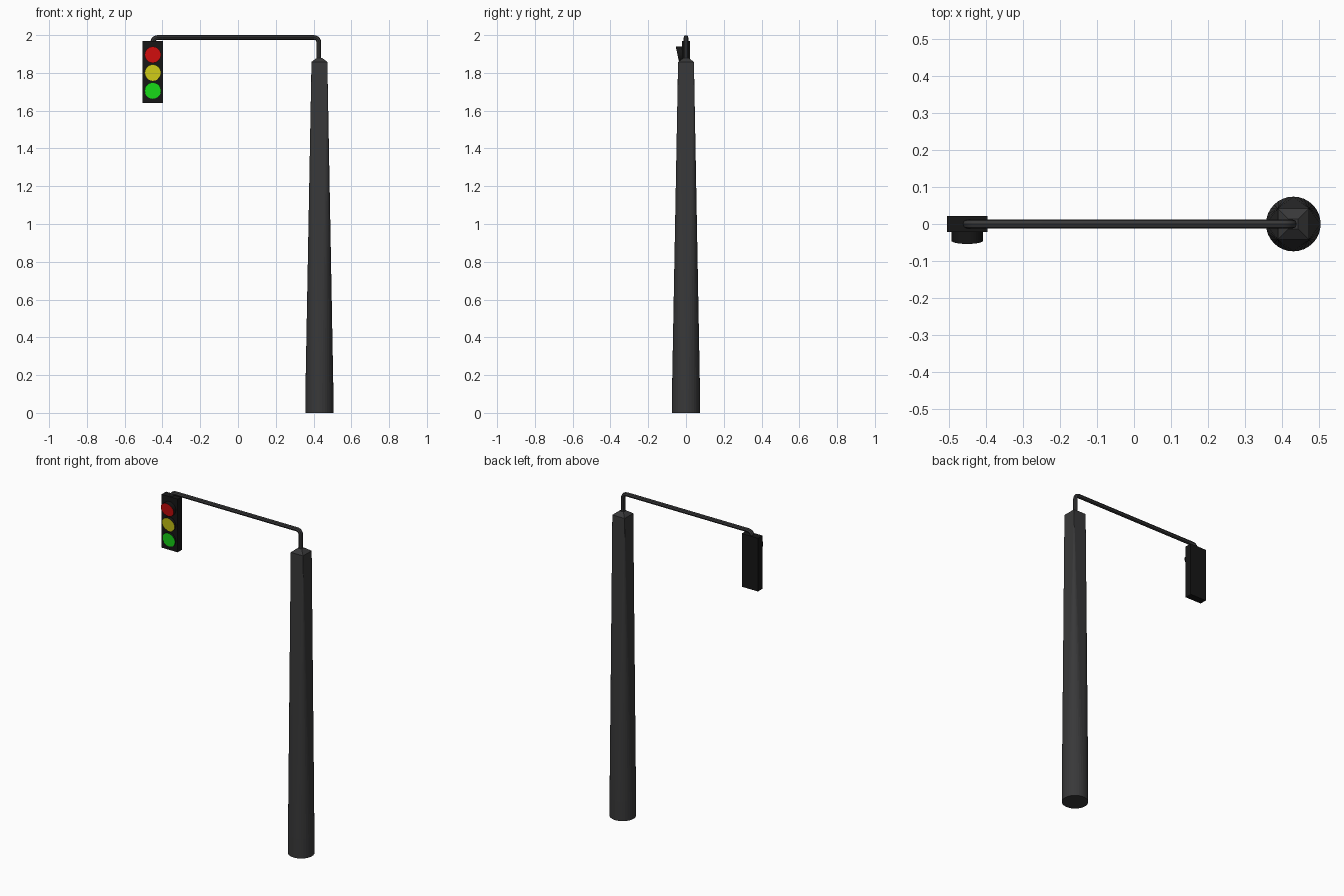
import bpy, bmesh
from math import sin, cos, pi, radians

if "Cube" in bpy.data.objects:
    bpy.data.objects.remove(bpy.data.objects["Cube"])

POLE_X, LAMP_X = 0.431, -0.451


def material(name, r, g, b):
    m = bpy.data.materials.new(name)
    m.diffuse_color = (r, g, b, 1)
    m.use_nodes = True
    m.node_tree.nodes["Principled BSDF"].inputs["Base Color"].default_value = m.diffuse_color
    return m


grey = material("dark_grey", 0.04, 0.04, 0.041)
black = material("black", 0.008, 0.008, 0.008)


def make_object(name, bm, *mats):
    bmesh.ops.recalc_face_normals(bm, faces=bm.faces)
    me = bpy.data.meshes.new(name)
    bm.to_mesh(me)
    bm.free()
    ob = bpy.data.objects.new(name, me)
    bpy.context.collection.objects.link(ob)
    for m in mats:
        me.materials.append(m)
    return ob


# Pole: round foot, lofted to a square top with a pyramid cap
bm = bmesh.new()
N = 32


def ring(n, r, z, turn=0.0):
    return [bm.verts.new((POLE_X + r * cos(turn + 2 * pi * i / n),
                          r * sin(turn + 2 * pi * i / n), z)) for i in range(n)]


def bridge(a, b):
    n = len(a)
    for i in range(n):
        j = (i + 1) % n
        bm.faces.new((a[i], a[j], b[j], b[i]))


foot = ring(N, 0.074, 0)
collar = ring(N, 0.074, 0.12)
square = ring(4, 0.042 * 2 ** 0.5, 1.858, pi / 4)
tip = ring(4, 0.013 * 2 ** 0.5, 1.88, pi / 4)
bm.faces.new(foot)
bridge(foot, collar)
for i in range(N):
    k = i // (N // 4)
    bm.faces.new((collar[i], collar[(i + 1) % N], square[k]))
    if i % (N // 4) == 0:
        bm.faces.new((collar[i], square[k], square[k - 1]))
bridge(square, tip)
bm.faces.new(tip)
make_object("pole", bm, grey)

# Arm: bent pipe from the pole cap to the signal housing
TOP, BEND = 1.987, 0.025
path = [(POLE_X - 0.003, 1.87)]
for s in range(6):
    a = radians(18 * s)
    path.append((POLE_X - 0.003 - BEND + BEND * cos(a), TOP - BEND + BEND * sin(a)))
for s in range(6):
    a = radians(90 + 18 * s)
    path.append((LAMP_X + BEND + BEND * cos(a), TOP - BEND + BEND * sin(a)))
path.append((LAMP_X, 1.955))
curve = bpy.data.curves.new("arm_path", "CURVE")
curve.dimensions = "3D"
curve.bevel_depth = 0.0125
curve.bevel_resolution = 2
curve.use_fill_caps = True
spline = curve.splines.new("POLY")
spline.points.add(len(path) - 1)
for p, (x, z) in zip(spline.points, path):
    p.co = (x, 0, z, 1)
arm = bpy.data.objects.new("arm", curve)
bpy.context.collection.objects.link(arm)
curve.materials.append(grey)
bpy.ops.object.select_all(action="DESELECT")
bpy.context.view_layer.objects.active = arm
arm.select_set(True)
bpy.ops.object.convert(target="MESH")
bpy.ops.object.shade_smooth_by_angle(angle=radians(40))

# Signal housing
bm = bmesh.new()
bmesh.ops.create_cube(bm, size=1)
for v in bm.verts:
    v.co = (LAMP_X + v.co.x * 0.11, v.co.y * 0.044, 1.804 + v.co.z * 0.328)
make_object("signal_housing", bm, black)


# Lamps: black barrels with a slanted coloured lens
def lamp(name, z, top_y, bottom_y, mat):
    bm = bmesh.new()
    n, r = 32, 0.043
    back, front = [], []
    for i in range(n):
        a = 2 * pi * i / n
        x, dz = LAMP_X + r * cos(a), sin(a)
        y = (top_y + bottom_y) / 2 + (top_y - bottom_y) / 2 * dz
        back.append(bm.verts.new((x, -0.015, z + r * dz)))
        front.append(bm.verts.new((x, y, z + r * dz)))
    for i in range(n):
        j = (i + 1) % n
        bm.faces.new((back[i], back[j], front[j], front[i]))
    bm.faces.new(back)
    bm.faces.new(front).material_index = 1
    make_object(name, bm, black, mat)


lamp("red_lamp", 1.896, -0.054, -0.036, material("red", 0.8, 0.005, 0.005))
lamp("yellow_lamp", 1.801, -0.042, -0.028, material("yellow", 0.75, 0.72, 0.01))
lamp("green_lamp", 1.706, -0.037, -0.026, material("green", 0.01, 0.8, 0.01))
